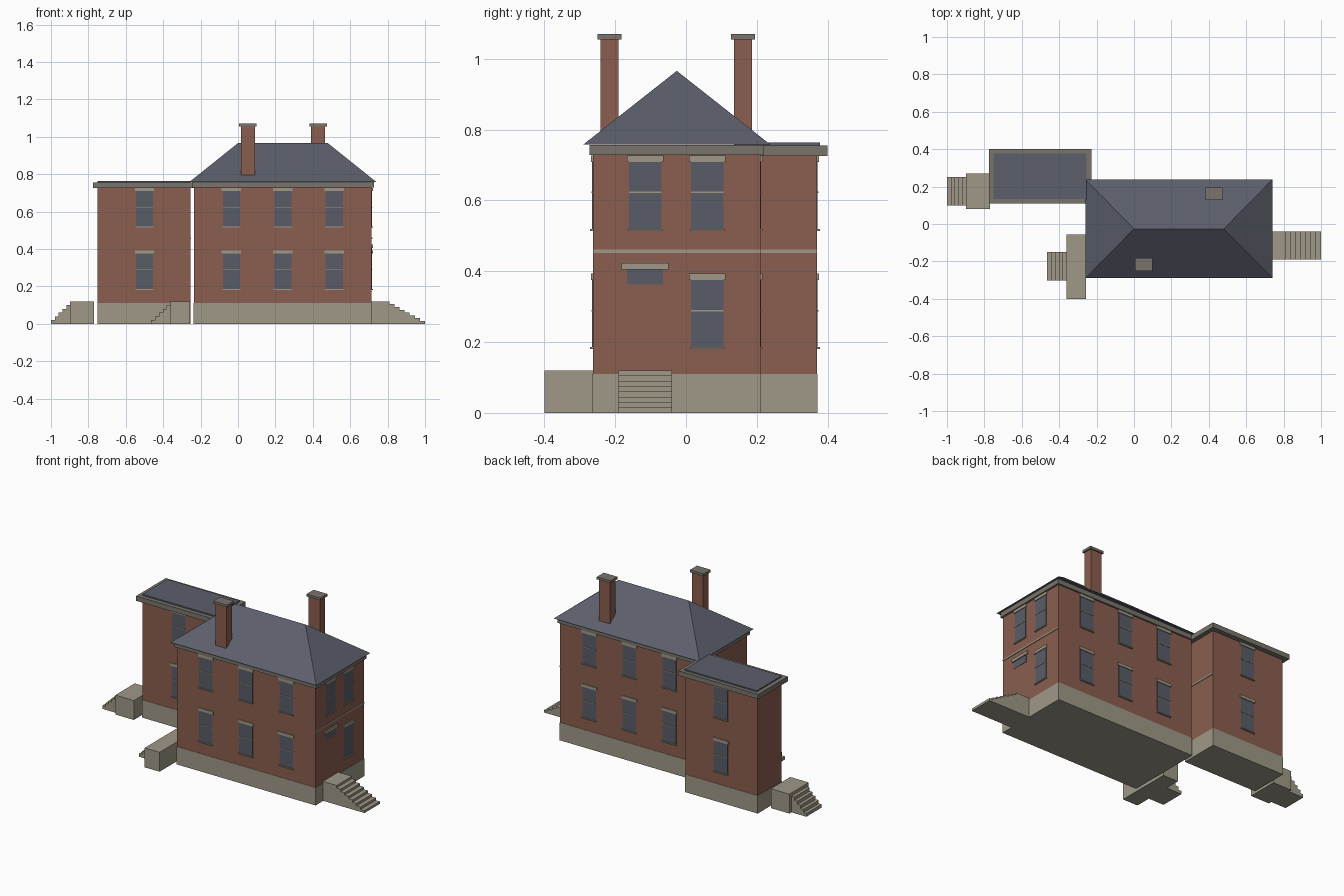
import bpy
import bmesh
from mathutils import Matrix, Vector

if "Cube" in bpy.data.objects:
    bpy.data.objects.remove(bpy.data.objects["Cube"], do_unlink=True)


def material(name, rgb):
    m = bpy.data.materials.new(name)
    m.use_nodes = True
    m.diffuse_color = (*rgb, 1)
    m.node_tree.nodes["Principled BSDF"].inputs["Base Color"].default_value = (*rgb, 1)
    return m


BRICK = material("red brick", (0.255, 0.112, 0.078))
STONE = material("pale stone", (0.345, 0.315, 0.242))
TRIM = material("grey trim", (0.195, 0.178, 0.15))
SLATE = material("blue slate", (0.107, 0.114, 0.147))
GLASS = material("window glass", (0.1, 0.108, 0.137))


def finish(name, bm, mat):
    bmesh.ops.recalc_face_normals(bm, faces=bm.faces)
    me = bpy.data.meshes.new(name)
    bm.to_mesh(me)
    bm.free()
    me.materials.append(mat)
    ob = bpy.data.objects.new(name, me)
    bpy.context.collection.objects.link(ob)
    return ob


def box(name, mat, x, y, z):
    """Box from three (low, high) ranges."""
    bm = bmesh.new()
    size = [b - a for a, b in (x, y, z)]
    mid = [(a + b) / 2 for a, b in (x, y, z)]
    bmesh.ops.create_cube(bm, size=1, matrix=Matrix.Translation(mid) @ Matrix.Diagonal((*size, 1)))
    return finish(name, bm, mat)


def stairs(name, start, end, y, top, count, floor_end=0.0):
    """Solid flight going from start down to end along x."""
    run, rise = (end - start) / count, top / count
    profile = [(start, 0), (start, top)]
    for i in range(count):
        profile.append((start + run * (i + 1), top - rise * i))
        if i < count - 1:
            profile.append((start + run * (i + 1), top - rise * (i + 1)))
    profile.append((end, 0))
    bm = bmesh.new()
    face = bm.faces.new([bm.verts.new((px, y[0], pz)) for px, pz in profile])
    ext = bmesh.ops.extrude_face_region(bm, geom=[face])
    moved = [v for v in ext["geom"] if isinstance(v, bmesh.types.BMVert)]
    bmesh.ops.translate(bm, verts=moved, vec=(0, y[1] - y[0], 0))
    return finish(name, bm, STONE)


def plate(name, mat, side, wall, u, z, depth):
    """Plate on a wall; side is the outward axis and sign, u runs along the wall."""
    axis, sign = side
    out = sorted((wall, wall + sign * depth))
    if axis == "x":
        return box(name, mat, out, u, z)
    return box(name, mat, u, out, z)


def window(label, side, wall, u, sill):
    def part(kind, mat, half, low, high, depth):
        plate(f"{label}_{kind}", mat, side, wall, (u - half, u + half),
              (sill + low, sill + high), depth)
    part("glass", GLASS, 0.046, 0, 0.19, 0.002)
    part("sash_bar", STONE, 0.046, 0.102, 0.106, 0.004)
    part("sill", STONE, 0.049, -0.005, 0.001, 0.008)
    part("lintel", STONE, 0.052, 0.19, 0.208, 0.006)


FRONT, BACK, EAST = ("y", -1), ("y", 1), ("x", 1)
ROWS = {"lower": 0.185, "upper": 0.519}

# Walls and stone foundations
blocks = {"main": ((-0.235, 0.715), (-0.263, 0.21)),
          "wing": ((-0.75, -0.255), (0.135, 0.37))}
for name, (bx, by) in blocks.items():
    box(name + "_walls", BRICK, bx, by, (0.11, 0.735))
    box(name + "_foundation", STONE, (bx[0] - 0.002, bx[1] + 0.002),
        (by[0] - 0.002, by[1] + 0.002), (0, 0.11))
    plate(name + "_stone_band", STONE, EAST, bx[1], by, (0.452, 0.461), 0.004)

# Windows on the long walls
for row, sill in ROWS.items():
    for name, columns in {"main": (-0.035, 0.24, 0.515), "wing": (-0.5,)}.items():
        by = blocks[name][1]
        for u in columns:
            window(f"{name}_front_{row}_window", FRONT, by[0], u, sill)
            window(f"{name}_back_{row}_window", BACK, by[1], u, sill)

# Windows and transom on the end wall
END = 0.715
window("end_lower_window", EAST, END, 0.06, ROWS["lower"])
for u in (-0.115, 0.06):
    window("end_upper_window", EAST, END, u, ROWS["upper"])
plate("transom_glass", GLASS, EAST, END, (-0.167, -0.065), (0.362, 0.405), 0.002)
plate("transom_lintel", STONE, EAST, END, (-0.182, -0.049), (0.405, 0.423), 0.008)

# Cornices and flat wing roof
box("main_cornice", TRIM, (-0.247, 0.727), (-0.273, 0.22), (0.728, 0.757))
box("wing_cornice", TRIM, (-0.775, -0.228), (0.11, 0.4), (0.725, 0.755))
box("wing_roof", SLATE, (-0.75, -0.255), (0.135, 0.378), (0.75, 0.763))

# Hipped main roof
bm = bmesh.new()
eaves = [bm.verts.new((x, y, 0.758)) for x, y in
         ((-0.26, -0.29), (0.74, -0.29), (0.74, 0.238), (-0.26, 0.238))]
ridge = [bm.verts.new((x, -0.026, 0.966)) for x in (0.0, 0.48)]
a, b, c, d = eaves
left, right = ridge
for face in ((a, b, right, left), (c, d, left, right), (b, c, right), (d, a, left), (d, c, b, a)):
    bm.faces.new(face)
finish("main_roof", bm, SLATE)

# Chimneys
for name, cx, cy, foot in (("front", 0.053, -0.216, 0.78), ("back", 0.428, 0.161, 0.78)):
    box(name + "_chimney", BRICK, (cx - 0.038, cx + 0.038), (cy - 0.026, cy + 0.026), (foot, 1.055))
    box(name + "_chimney_cap", TRIM, (cx - 0.047, cx + 0.047), (cy - 0.034, cy + 0.034), (1.055, 1.07))

# Porches and steps
stairs("end_steps", 0.782, 1.0, (-0.19, -0.04), 0.12, 8)
box("end_landing", STONE, (0.715, 0.782), (-0.19, -0.04), (0, 0.12))
box("wing_landing", STONE, (-0.897, -0.77), (0.08, 0.27), (0, 0.12))
stairs("wing_steps", -0.897, -1.0, (0.1, 0.25), 0.1, 5)
box("side_landing", STONE, (-0.36, -0.257), (-0.4, -0.056), (0, 0.12))
stairs("side_steps", -0.36, -0.465, (-0.303, -0.15), 0.1, 5)
